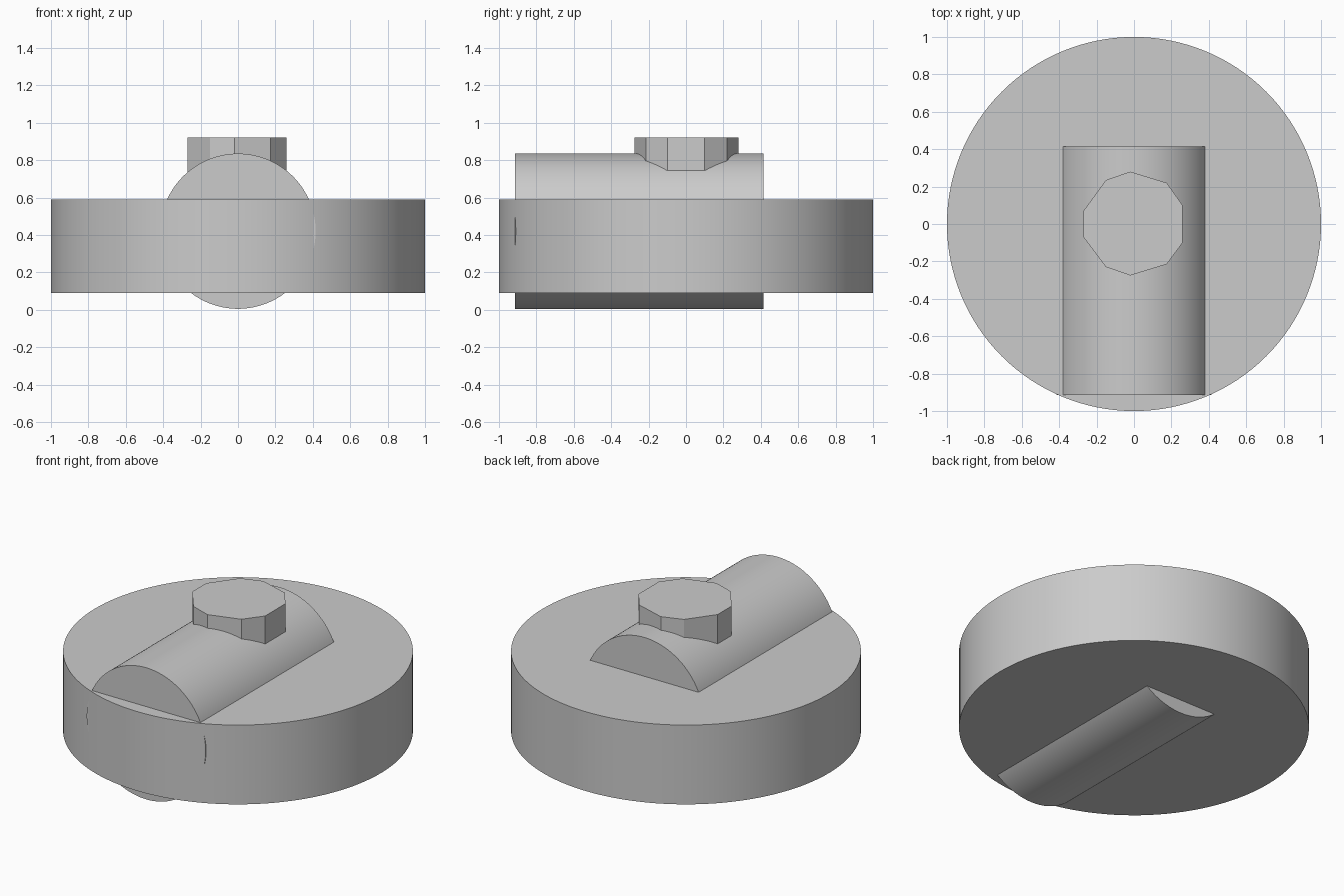
import bpy, bmesh, math

cube = bpy.data.objects.get("Cube")
if cube:
    bpy.data.objects.remove(cube, do_unlink=True)

grey = bpy.data.materials.new("plain grey")
grey.use_nodes = True
grey.diffuse_color = (0.6, 0.6, 0.6, 1)
grey.node_tree.nodes["Principled BSDF"].inputs["Base Color"].default_value = (0.6, 0.6, 0.6, 1)


def cylinder(name, radius, depth, location, rotation=(0, 0, 0)):
    bpy.ops.mesh.primitive_cylinder_add(vertices=128, radius=radius, depth=depth,
                                        location=location, rotation=rotation)
    ob = bpy.context.object
    ob.name = name
    ob.data.materials.append(grey)
    bpy.ops.object.shade_smooth_by_angle(angle=math.radians(30))
    return ob


def prism(name, outline, bottom, top):
    bm = bmesh.new()
    base = bm.faces.new([bm.verts.new((x, y, bottom)) for x, y in outline])
    ext = bmesh.ops.extrude_face_region(bm, geom=[base], use_keep_orig=True)
    verts = [g for g in ext["geom"] if isinstance(g, bmesh.types.BMVert)]
    bmesh.ops.translate(bm, vec=(0, 0, top - bottom), verts=verts)
    bmesh.ops.recalc_face_normals(bm, faces=bm.faces)
    mesh = bpy.data.meshes.new(name)
    bm.to_mesh(mesh)
    bm.free()
    mesh.materials.append(grey)
    ob = bpy.data.objects.new(name, mesh)
    bpy.context.collection.objects.link(ob)
    return ob


# Broad flat disc
cylinder("disc_body", 1.0, 0.5, (0, 0, 0.34))

# Barrel lying front to back through the disc
cylinder("cross_barrel", 0.415, 1.33, (0, -0.25, 0.42), (math.pi / 2, 0, 0))

# Irregular ten-sided knob on top of the barrel
outline = [(-0.02, 0.28), (-0.15, 0.235), (-0.27, 0.07), (-0.27, -0.07), (-0.15, -0.23),
           (-0.02, -0.275), (0.175, -0.215), (0.26, -0.1), (0.26, 0.1), (0.175, 0.22)]
prism("top_knob", outline, 0.5, 0.92)
